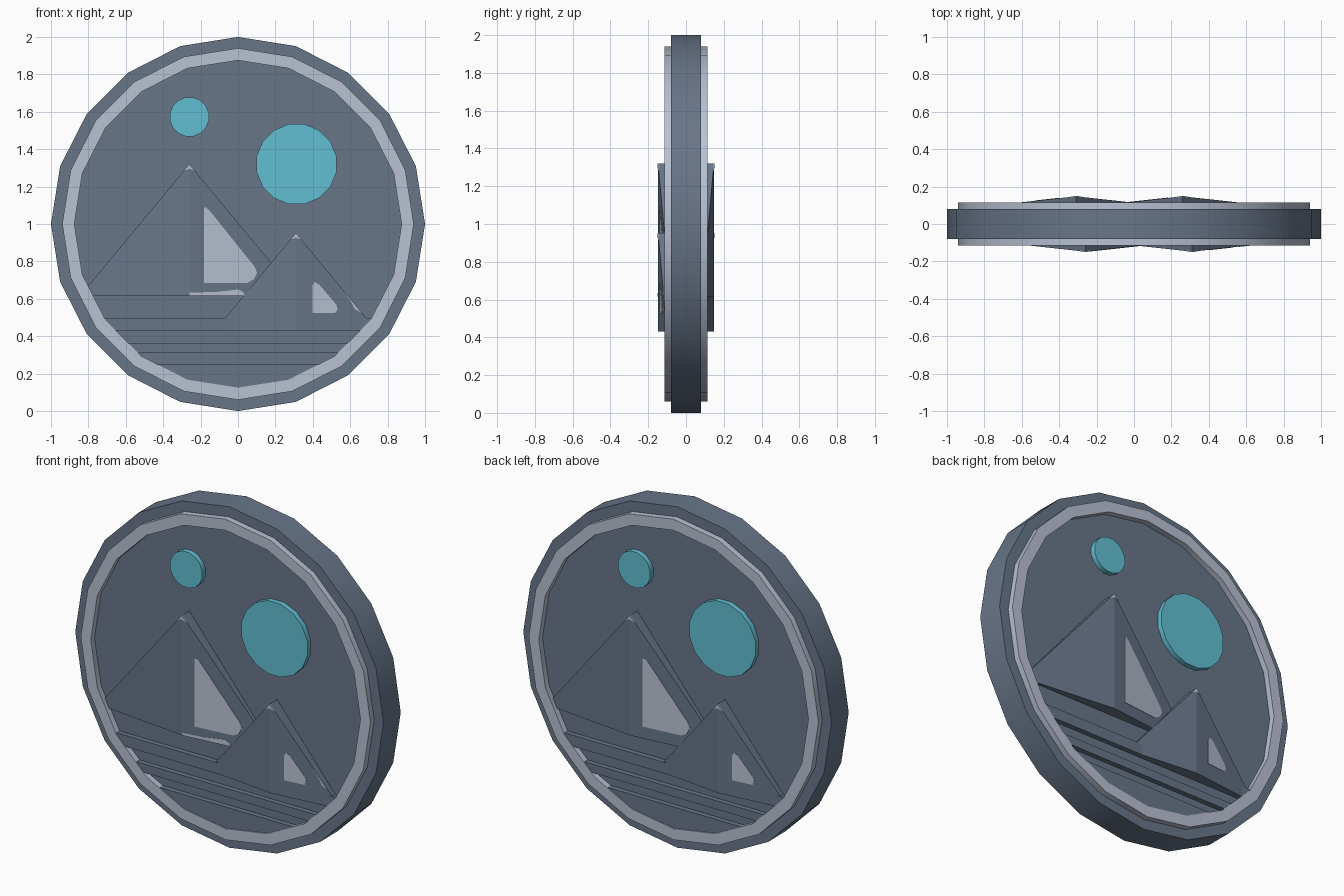
import bpy, bmesh, math

if "Cube" in bpy.data.objects:
    bpy.data.objects.remove(bpy.data.objects["Cube"])


def material(name, rgb):
    m = bpy.data.materials.new(name)
    m.diffuse_color = (*rgb, 1)
    m.use_nodes = True
    m.node_tree.nodes["Principled BSDF"].inputs["Base Color"].default_value = m.diffuse_color
    return m


SLATE = material("slate", (0.138, 0.180, 0.250))
SILVER = material("silver", (0.485, 0.533, 0.645))
TEAL = material("teal", (0.122, 0.520, 0.650))


def ngon(cx, cz, r, n, turn=0.0):
    return [(cx + r * math.cos(math.tau * i / n + turn),
             cz + r * math.sin(math.tau * i / n + turn)) for i in range(n)]


def relief(name, polys, back, front, mat, side=-1, ridge=None, slope=0.0):
    """Extrude x/z outlines from depth back to front; with a ridge the
    front falls away on both sides of x = ridge. side=1 is the back face."""
    bm = bmesh.new()
    for pts in polys:
        bm.faces.new([bm.verts.new((x, back, z)) for x, z in pts])
    bmesh.ops.remove_doubles(bm, verts=bm.verts[:], dist=1e-5)
    if ridge is not None:
        bmesh.ops.bisect_plane(bm, geom=bm.verts[:] + bm.edges[:] + bm.faces[:],
                               plane_co=(ridge, 0, 0), plane_no=(1, 0, 0))
    ext = bmesh.ops.extrude_face_region(bm, geom=bm.faces[:], use_keep_orig=True)
    for v in ext["geom"]:
        if isinstance(v, bmesh.types.BMVert):
            drop = abs(v.co.x - ridge) * slope if ridge is not None else 0
            v.co.y = front - drop
    for v in bm.verts:
        v.co.x *= -side
        v.co.y *= side
    bmesh.ops.recalc_face_normals(bm, faces=bm.faces[:])
    me = bpy.data.meshes.new(name)
    bm.to_mesh(me)
    bm.free()
    me.materials.append(mat)
    ob = bpy.data.objects.new(name, me)
    bpy.context.collection.objects.link(ob)
    return ob


def smooth(ob):
    bpy.ops.object.select_all(action='DESELECT')
    ob.select_set(True)
    bpy.context.view_layer.objects.active = ob
    bpy.ops.object.shade_smooth_by_angle(angle=math.radians(30))


# Coin body
smooth(relief("coin_body", [ngon(0, 1, 1.0, 20)], -0.08, 0.08, SLATE))

FACE, PEAK, SLOPE = 0.075, 0.148, 0.11


def chord(z):
    return math.sqrt(0.9 ** 2 - (1 - z) ** 2)


def patch(name, pts, ridge, side):
    # thin painted plate following the sloped pyramid face
    ob = relief(name, [pts], 0.09, PEAK + 0.002, SILVER, side, ridge, SLOPE)
    # keep the plate thin: pull its back just under the pyramid surface
    for v in ob.data.vertices:
        if abs(abs(v.co.y) - 0.09) < 1e-5:
            x = -side * v.co.x
            v.co.y = side * (PEAK - 0.003 - abs(x - ridge) * SLOPE)


for tag, s in (("front", -1), ("back", 1)):
    # Raised rim
    outer, inner = ngon(0, 1, 0.94, 20), ngon(0, 1, 0.875, 20)
    quads = [[outer[i], outer[(i + 1) % 20], inner[(i + 1) % 20], inner[i]]
             for i in range(20)]
    smooth(relief(f"{tag}_rim", quads, FACE, 0.115, SILVER, s))

    # Sky discs
    for part, x, z, r in (("large_disc", 0.313, 1.32, 0.218),
                          ("small_disc", -0.26, 1.573, 0.106)):
        smooth(relief(f"{tag}_{part}", [ngon(x, z, r, 16, math.pi / 16)],
                      FACE, 0.11, TEAL, s))

    # Pyramids with a vertical ridge
    relief(f"{tag}_large_pyramid",
           [[(-0.80, 0.615), (0.325, 0.615), (-0.26, 1.32), (-0.80, 0.67)]],
           FACE, PEAK, SLATE, s, -0.26, SLOPE)
    relief(f"{tag}_small_pyramid",
           [[(-0.124, 0.43), (0.70, 0.43), (0.70, 0.48), (0.31, 0.952)]],
           FACE, PEAK, SLATE, s, 0.31, SLOPE)

    # Ground strips
    for i, (lo, hi) in enumerate(((0.43, 0.495), (0.31, 0.36))):
        a, b = chord(lo), chord(hi)
        relief(f"{tag}_ground_strip_{i + 1}",
               [[(-a, lo), (a, lo), (b, hi), (-b, hi)]], FACE, 0.11, SLATE, s)
    low = [p for p in ngon(0, 1, 0.9, 20) if p[1] < 0.25]
    relief(f"{tag}_ground_base", [[(-0.50, 0.25)] + low + [(0.50, 0.25)]],
           FACE, 0.11, SLATE, s)

    # Painted tips and light panels
    patch(f"{tag}_large_tip", [(-0.29, 1.284), (-0.26, 1.295), (-0.23, 1.284),
                               (-0.26, 1.32)], -0.26, s)
    patch(f"{tag}_small_tip", [(0.28, 0.916), (0.31, 0.927), (0.34, 0.916),
                               (0.31, 0.952)], 0.31, s)
    patch(f"{tag}_large_panel",
          [(-0.182, 0.685), (0.05, 0.685), (0.085, 0.705), (0.102, 0.74),
           (0.09, 0.77), (-0.15, 1.07), (-0.172, 1.09), (-0.182, 1.085)], -0.26, s)
    patch(f"{tag}_small_panel",
          [(0.398, 0.525), (0.52, 0.525), (0.533, 0.545), (0.525, 0.57),
           (0.435, 0.675), (0.41, 0.69), (0.398, 0.67)], 0.31, s)

# Light marks found on the front only
patch("front_base_mark", [(-0.259, 0.617), (0.035, 0.617), (0.03, 0.635),
                          (0.0, 0.65), (-0.12, 0.636), (-0.259, 0.634)], -0.26, -1)
patch("front_edge_mark", [(0.56, 0.648), (0.61, 0.575), (0.625, 0.545),
                          (0.66, 0.525), (0.62, 0.575)], 0.31, -1)
